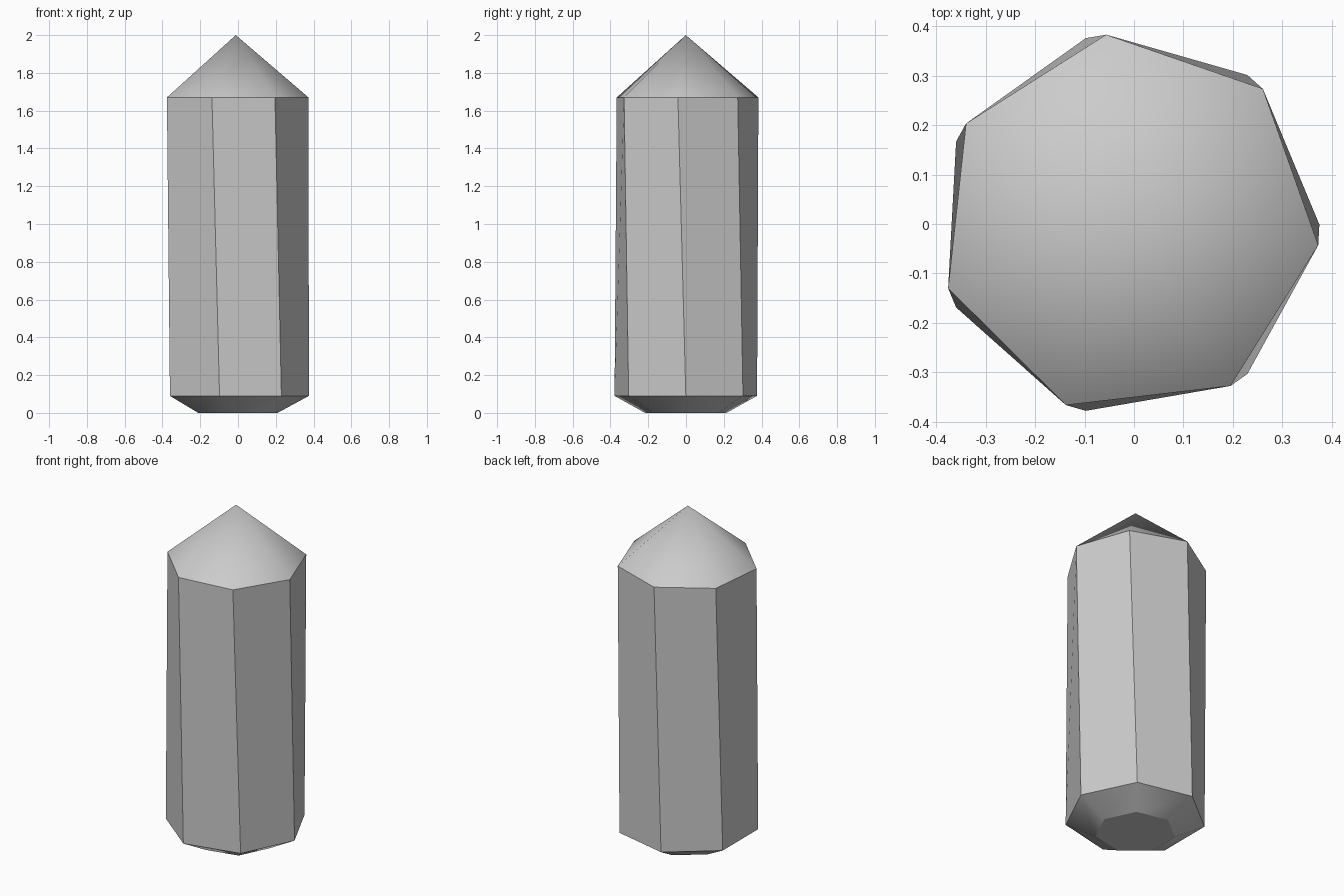
import bpy, bmesh
from math import cos, sin, radians, tau

if "Cube" in bpy.data.objects:
    bpy.data.objects.remove(bpy.data.objects["Cube"])

SIDES = 7
CENTRE_X = -0.0116

bm = bmesh.new()


def ring(radius, z, twist=0):
    """Heptagon of vertices around the crystal axis."""
    return [bm.verts.new((CENTRE_X + radius * cos(tau * i / SIDES + radians(twist)),
                          -0.001 + radius * sin(tau * i / SIDES + radians(twist)), z))
            for i in range(SIDES)]


def band(low, high, smooth):
    """Quads joining two rings."""
    for i in range(SIDES):
        j = (i + 1) % SIDES
        bm.faces.new((low[i], low[j], high[j], high[i])).smooth = smooth


# Bevelled foot, slightly twisted shaft
foot = ring(0.221, 0.0)
base = ring(0.387, 0.09)
shoulder = ring(0.387, 1.67, -6.2)
bm.faces.new(foot[::-1])
band(foot, base, True)
band(base, shoulder, False)

# Pointed tip
apex = bm.verts.new((CENTRE_X, -0.001, 2.0))
for i in range(SIDES):
    bm.faces.new((shoulder[i], shoulder[(i + 1) % SIDES], apex)).smooth = True

# Hard edges around each ring
for loop in (foot, base, shoulder):
    for i in range(SIDES):
        bm.edges.get((loop[i], loop[(i + 1) % SIDES])).smooth = False

mesh = bpy.data.meshes.new("crystal")
bm.to_mesh(mesh)
bm.free()
bpy.context.collection.objects.link(bpy.data.objects.new("crystal", mesh))
